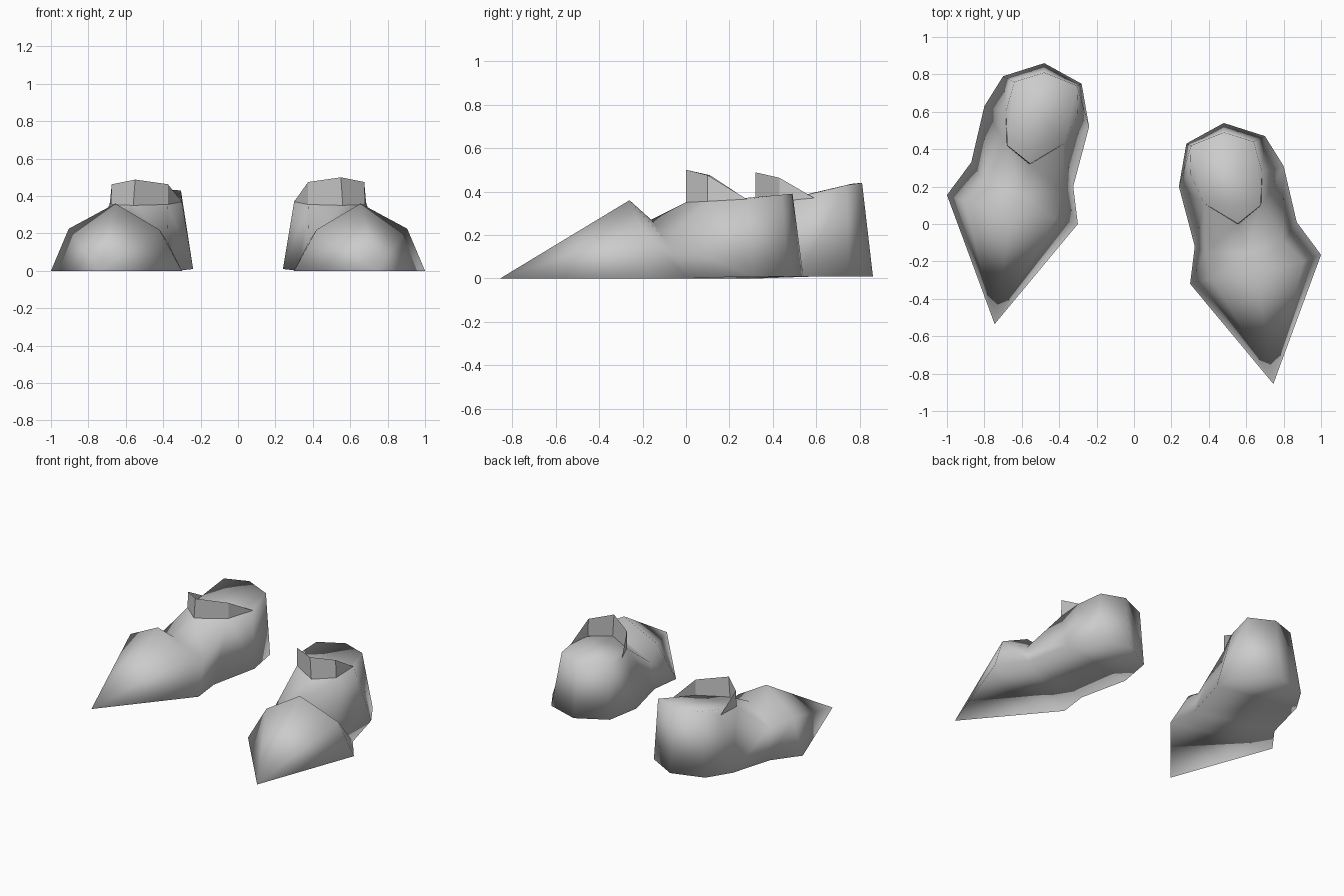
import bpy
import bmesh

cube = bpy.data.objects.get("Cube")
if cube:
    bpy.data.objects.remove(cube)

grey = bpy.data.materials.new("plain_grey")
grey.use_nodes = True
grey.diffuse_color = (0.6, 0.6, 0.6, 1)
grey.node_tree.nodes["Principled BSDF"].inputs["Base Color"].default_value = grey.diffuse_color

# Cross-sections from the toe cap rim back to the ankle, inner sole to outer sole
rim = [(.30, -.32, 0), (.42, -.29, .22), (.655, -.26, .36), (.905, -.20, .225), (1, -.165, 0)]
instep = [(.325, -.12, 0), (.38, -.15, .16), (.60, -.16, .27), (.80, -.09, .17), (.87, .01, 0)]
ankle = [(.24, .20, .01), (.375, .11, .355), (.56, 0, .35), (.68, .10, .355), (.80, .31, .01)]
tip = (.745, -.855, 0)
# Heel sole and boot top, running round the back from inner to outer side
heel_sole = [ankle[0], (.28, .43, .01), (.48, .54, .01), (.70, .47, .01), ankle[4]]
heel_top = [(.30, .27, .37), (.305, .42, .38), (.48, .49, .39), (.64, .44, .385), (.685, .28, .365)]
collar_top = [(.375, .11, .475), (.55, 0, .50), (.675, .10, .475)]


def make_object(name, faces, place, smooth):
    bm = bmesh.new()
    known = {}
    for face in faces:
        for p in face:
            if p not in known:
                known[p] = bm.verts.new(place(p))
        bm.faces.new([known[p] for p in face])
    bmesh.ops.recalc_face_normals(bm, faces=bm.faces)
    for f in bm.faces:
        f.smooth = smooth
    mesh = bpy.data.meshes.new(name)
    bm.to_mesh(mesh)
    bm.free()
    mesh.materials.append(grey)
    bpy.context.collection.objects.link(bpy.data.objects.new(name, mesh))


def strip(a, b):
    return [(a[i], a[i + 1], b[i + 1], b[i]) for i in range(len(a) - 1)]


# Closed boot body: toe cap, foot, heel, sole and top
body = [(tip, rim[i], rim[i + 1]) for i in range(4)]
body += strip(rim, instep) + strip(instep, ankle) + strip(heel_sole, heel_top)
body += [(ankle[0], heel_top[0], ankle[1]), (ankle[4], ankle[3], heel_top[4])]
body += [(tip, rim[0], rim[4]), tuple(heel_sole)]
body += [(a[0], a[4], b[4], b[0]) for a, b in ((rim, instep), (instep, ankle))]
body.append(tuple(heel_top + ankle[3:0:-1]))

# Upright flap round the front of the boot top
collar = strip(ankle[1:4], collar_top)
collar += [(heel_top[0], ankle[1], collar_top[0]), (ankle[3], heel_top[4], collar_top[2])]


def place_left(p):
    return p


def place_right(p):
    x, y, z = p
    if z > .3 and y > .4:
        z += .05
    elif z > .45:
        z -= .012
    return (-x, y + .32, z)


for side, place in (("left", place_left), ("right", place_right)):
    make_object(side + "_boot", body, place, True)
    make_object(side + "_collar", collar, place, False)
